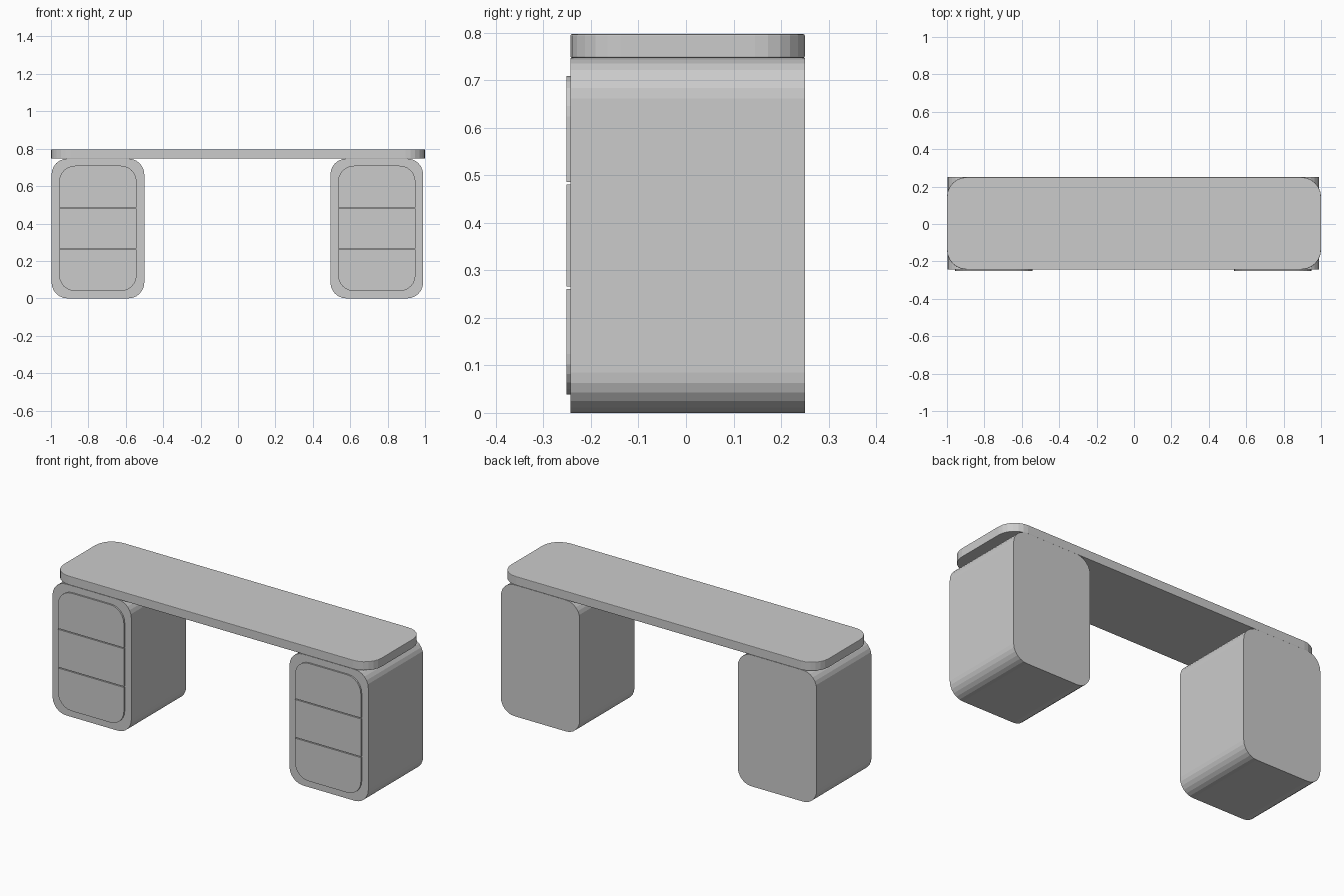
import bpy, bmesh
from math import sin, cos, pi

if "Cube" in bpy.data.objects:
    bpy.data.objects.remove(bpy.data.objects["Cube"])


def outline(x0, x1, y0, y1, r_low, r_high, n=6):
    """Rectangle outline with separate lower and upper corner radii."""
    pts = []
    corners = [(x1, y0, -1, 1, r_low, -90), (x1, y1, -1, -1, r_high, 0),
               (x0, y1, 1, -1, r_high, 90), (x0, y0, 1, 1, r_low, 180)]
    for x, y, sx, sy, r, start in corners:
        if r == 0:
            pts.append((x, y))
            continue
        for i in range(n + 1):
            a = start * pi / 180 + i * pi / 2 / n
            pts.append((x + sx * r + r * cos(a), y + sy * r + r * sin(a)))
    return pts


def prism(name, pts, place, vec, bevel=0):
    """Extrude a flat outline into a solid with optional edge bevel."""
    bm = bmesh.new()
    face = bm.faces.new([bm.verts.new(place(u, v)) for u, v in pts])
    ext = bmesh.ops.extrude_face_region(bm, geom=[face], use_keep_orig=True)
    moved = [g for g in ext["geom"] if isinstance(g, bmesh.types.BMVert)]
    bmesh.ops.translate(bm, vec=vec, verts=moved)
    bmesh.ops.recalc_face_normals(bm, faces=bm.faces[:])
    mesh = bpy.data.meshes.new(name)
    bm.to_mesh(mesh)
    bm.free()
    obj = bpy.data.objects.new(name, mesh)
    bpy.context.collection.objects.link(obj)
    if bevel:
        mod = obj.modifiers.new("edge_bevel", "BEVEL")
        mod.width = bevel
        mod.segments = 2
        mod.angle_limit = pi / 3
    return obj


BODY_FRONT, BACK, DRAWER_FRONT = -0.243, 0.25, -0.252

# Desk top
prism("desk_top", outline(-1, 1, BODY_FRONT, BACK, 0.105, 0.105),
      lambda u, v: (u, v, 0.747), (0, 0, 0.05), bevel=0.003)

# Pedestals, each with three drawer fronts
for side, cx in (("left", -0.749), ("right", 0.742)):
    prism(f"{side}_pedestal",
          outline(cx - 0.248, cx + 0.248, 0, 0.747, 0.085, 0.085),
          lambda u, v: (u, BODY_FRONT, v), (0, BACK - BODY_FRONT, 0))
    drawers = [("bottom", 0.039, 0.261, 0.085, 0),
               ("middle", 0.266, 0.481, 0, 0),
               ("top", 0.486, 0.709, 0, 0.085)]
    for level, z0, z1, r_low, r_high in drawers:
        prism(f"{side}_{level}_drawer",
              outline(cx - 0.207, cx + 0.207, z0, z1, r_low, r_high),
              lambda u, v: (u, DRAWER_FRONT, v),
              (0, BODY_FRONT - DRAWER_FRONT + 0.001, 0))
